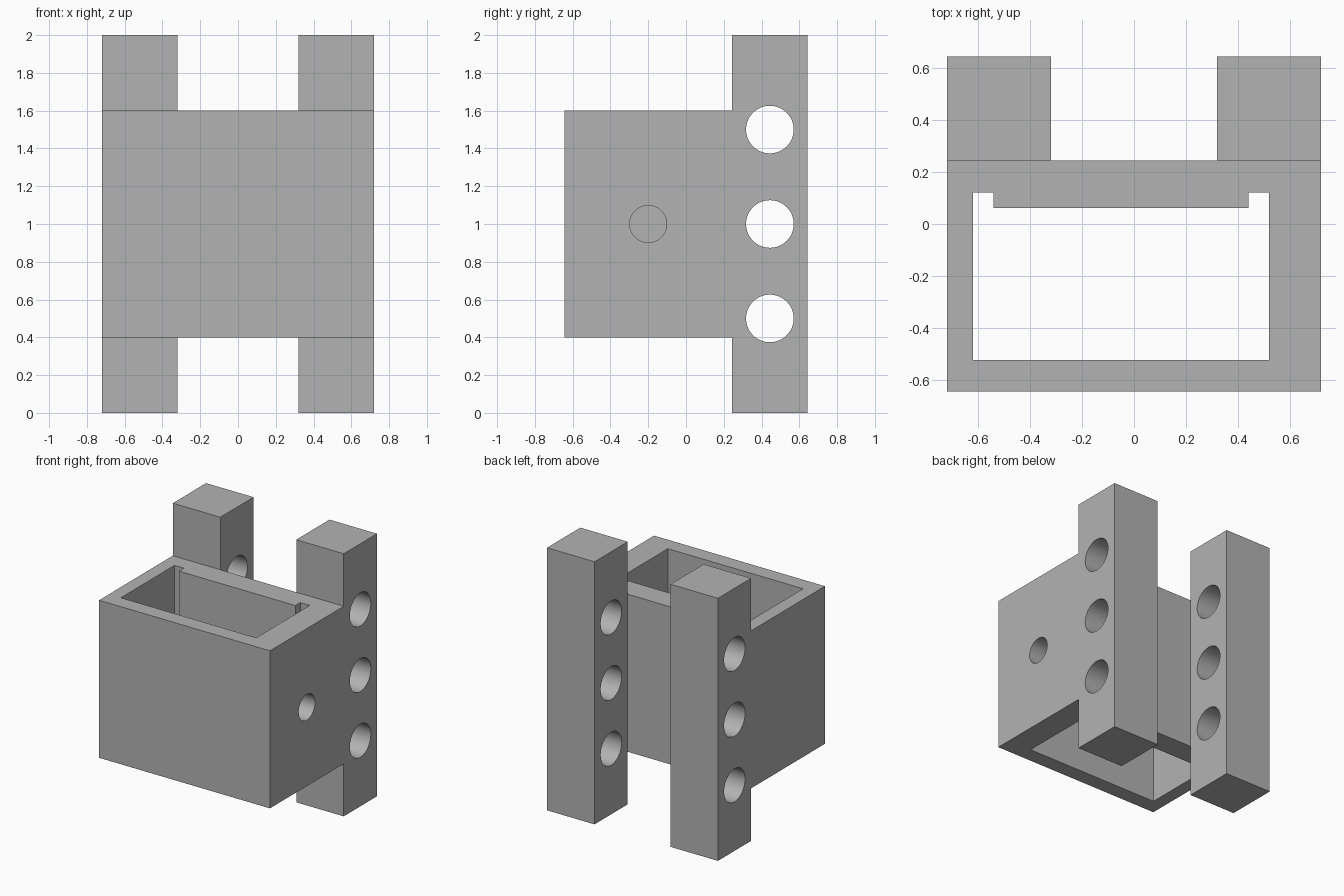
import bpy, bmesh
from mathutils import Matrix, Vector
from math import pi

if "Cube" in bpy.data.objects:
    bpy.data.objects.remove(bpy.data.objects["Cube"], do_unlink=True)

grey = bpy.data.materials.new("plain_grey")
grey.use_nodes = True
colour = (0.45, 0.45, 0.45, 1)
grey.diffuse_color = colour
grey.node_tree.nodes["Principled BSDF"].inputs["Base Color"].default_value = colour


def add_object(name, bm):
    bmesh.ops.recalc_face_normals(bm, faces=bm.faces)
    mesh = bpy.data.meshes.new(name)
    bm.to_mesh(mesh)
    bm.free()
    mesh.materials.append(grey)
    obj = bpy.data.objects.new(name, mesh)
    bpy.context.collection.objects.link(obj)
    return obj


def prism(name, points, sweep):
    """Extrude a closed outline of 3D points along a vector."""
    bm = bmesh.new()
    face = bm.faces.new([bm.verts.new(p) for p in points])
    result = bmesh.ops.extrude_face_region(bm, geom=[face], use_keep_orig=True)
    moved = [v for v in result["geom"] if isinstance(v, bmesh.types.BMVert)]
    bmesh.ops.translate(bm, verts=moved, vec=Vector(sweep))
    return add_object(name, bm)


def bore(name, radius, x0, x1, y, z):
    """Cylinder along x, used to drill a hole."""
    bm = bmesh.new()
    place = Matrix.Translation(((x0 + x1) / 2, y, z)) @ Matrix.Rotation(pi / 2, 4, "Y")
    bmesh.ops.create_cone(bm, cap_ends=True, segments=64, radius1=radius,
                          radius2=radius, depth=x1 - x0, matrix=place)
    return add_object(name, bm)


W, FRONT, STEP, BACK = 0.72, -0.644, 0.244, 0.644
LOW, HIGH, TOP = 0.4, 1.6, 2.0

# Side outline of box and tall posts, swept across the full width
side = [(FRONT, LOW), (STEP, LOW), (STEP, 0), (BACK, 0),
        (BACK, TOP), (STEP, TOP), (STEP, HIGH), (FRONT, HIGH)]
body = prism("bracket_body", [(-W, y, z) for y, z in side], (2 * W, 0, 0))

# Gap that separates the two posts
gap = [(-0.32, STEP), (0.32, STEP), (0.32, 0.9), (-0.32, 0.9)]
cutters = [prism("post_gap", [(x, y, -0.2) for x, y in gap], (0, 0, 2.4))]

# Vertical pocket with a narrow groove at each back corner
pocket = [(-0.62, -0.524), (0.52, -0.524), (0.52, 0.122), (0.44, 0.122),
          (0.44, 0.062), (-0.54, 0.062), (-0.54, 0.122), (-0.62, 0.122)]
cutters.append(prism("pocket", [(x, y, 0.2) for x, y in pocket], (0, 0, 1.6)))

# Three holes through both posts, one screw hole in the thick side wall
for z in (0.5, 1.0, 1.5):
    cutters.append(bore("post_hole", 0.126, -1, 1, (STEP + BACK) / 2, z))
cutters.append(bore("screw_hole", 0.098, 0.2, 1, -0.2, 1.0))

bpy.ops.object.select_all(action="DESELECT")
body.select_set(True)
bpy.context.view_layer.objects.active = body
for cutter in cutters:
    cutter.hide_render = True
    mod = body.modifiers.new(cutter.name, "BOOLEAN")
    mod.operation = "DIFFERENCE"
    mod.solver = "EXACT"
    mod.object = cutter
    bpy.ops.object.modifier_apply(modifier=mod.name)
    bpy.data.objects.remove(cutter, do_unlink=True)

bpy.ops.object.shade_smooth_by_angle(angle=pi / 6)
